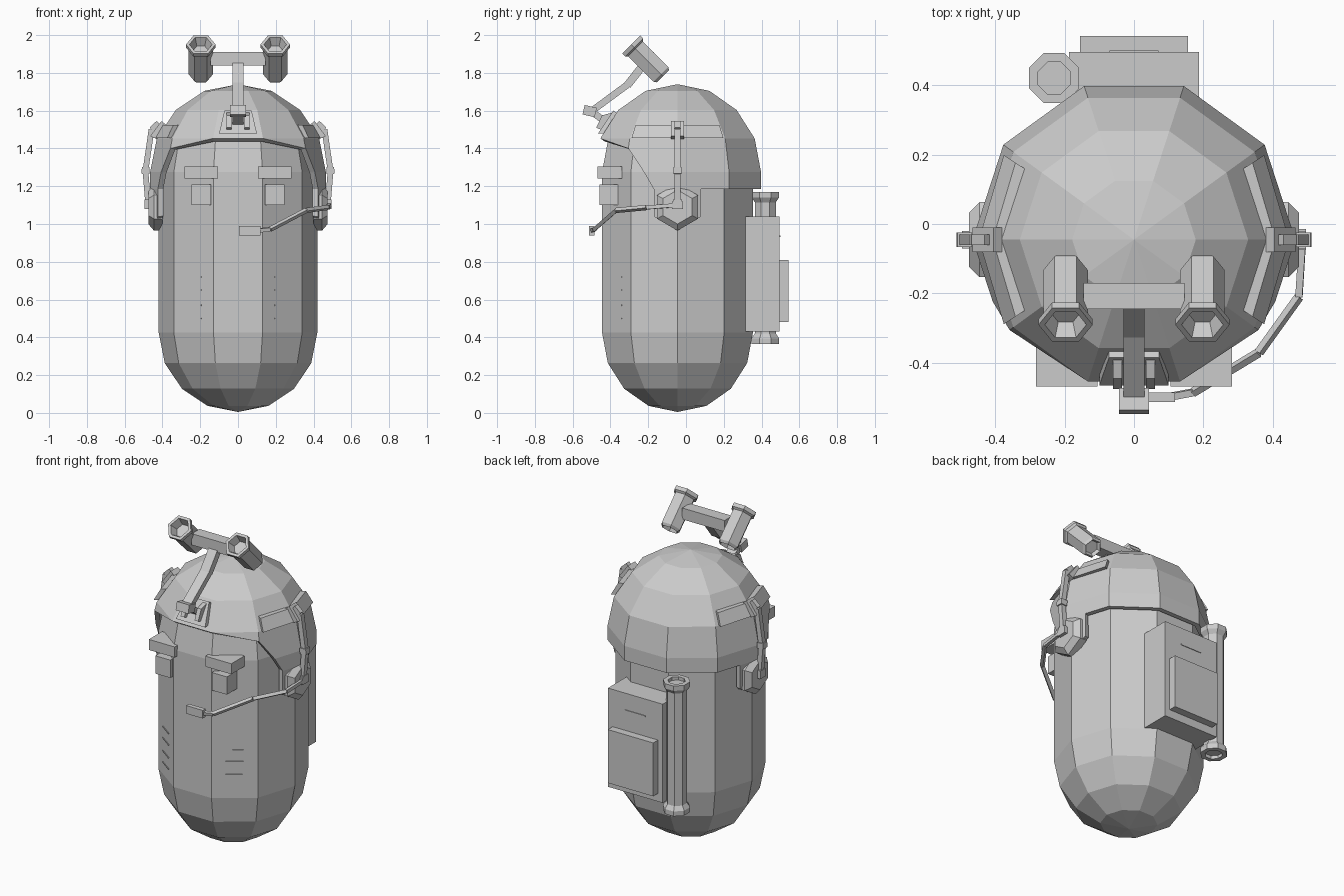
import bpy, bmesh
from math import sin, cos, radians, pi
from itertools import product
from mathutils import Vector

if "Cube" in bpy.data.objects:
    bpy.data.objects.remove(bpy.data.objects["Cube"])

grey = bpy.data.materials.new("light grey")
grey.use_nodes = True
colour = (0.6, 0.6, 0.6, 1)
grey.diffuse_color = colour
grey.node_tree.nodes["Principled BSDF"].inputs["Base Color"].default_value = colour

AXIS_Y = -0.045          # the body's vertical axis
STEP = 36                # ten sided body
SIDES = ((-1, "right"), (1, "left"))


def finish(name, bm):
    bmesh.ops.remove_doubles(bm, verts=bm.verts, dist=0.0005)
    bmesh.ops.recalc_face_normals(bm, faces=bm.faces)
    mesh = bpy.data.meshes.new(name)
    bm.to_mesh(mesh)
    bm.free()
    mesh.materials.append(grey)
    ob = bpy.data.objects.new(name, mesh)
    bpy.context.collection.objects.link(ob)
    return ob


def hull(name, points):
    bm = bmesh.new()
    for p in points:
        bm.verts.new(p)
    bmesh.ops.convex_hull(bm, input=bm.verts)
    bmesh.ops.dissolve_limit(bm, angle_limit=radians(2), verts=bm.verts, edges=bm.edges)
    return finish(name, bm)


def box(name, xs, ys, zs):
    return hull(name, list(product(xs, ys, zs)))


def loft(name, profile, sides, origin=(0, 0, 0), axis=(0, 0, 1), phase=0, stretch=1):
    """Rings of (radius, height) along an axis."""
    turn = Vector((0, 0, 1)).rotation_difference(Vector(axis))
    bm = bmesh.new()
    rings = []
    for r, h in profile:
        angles = [radians(phase) + 2 * pi * i / sides for i in range(sides)]
        rings.append([bm.verts.new(Vector(origin) + turn @ Vector(
            (r * cos(a), r * sin(a) * stretch, h))) for a in angles])
    for a, b in zip(rings, rings[1:]):
        for i in range(sides):
            j = (i + 1) % sides
            bm.faces.new((a[i], a[j], b[j], b[i]))
    for end, ring in ((0, rings[0]), (-1, rings[-1])):
        if profile[end][0] > 0:
            bm.faces.new(ring)
    return finish(name, bm)


def bar(name, p, q, width, stretch=1):
    d = Vector(q) - Vector(p)
    r = width * 0.7071
    return loft(name, [(r, 0), (r, d.length)], 4, p, d, 45, stretch)


def polar(azimuth, r, z):
    a = radians(azimuth)
    return Vector((r * cos(a), AXIS_Y + r * sin(a), z))


# Capsule body
R = 0.42
elevations = (90, 67.5, 45, 22.5, 0)
profile = [(R * cos(radians(e)) if e < 90 else 0, 0.425 - R * sin(radians(e))) for e in elevations]
profile += [(r, 1.7 - h) for r, h in reversed(profile)]
loft("body", profile, 10, (0, AXIS_Y, 0))

# Helmet shell: dome, back skirt, slanted cheeks and ear tabs
H, MID, LOW = 0.465, 1.275, 1.185
bm = bmesh.new()


def face(*points):
    bm.faces.new([bm.verts.new(p) for p in points])


def dome(k, e):
    return polar(k * STEP, H * cos(radians(e)), MID + H * sin(radians(e)))


for k in range(10):
    face(dome(k, 90), dome(k, 67.5), dome(k + 1, 67.5))
    for hi, lo in ((67.5, 45), (45, 22.5)):
        face(dome(k, hi), dome(k, lo), dome(k + 1, lo), dome(k + 1, hi))
for k in range(5):
    a, b = polar(k * STEP, H, LOW), polar((k + 1) * STEP, H, LOW)
    face(dome(k, 22.5), dome(k, 0), dome(k + 1, 0), dome(k + 1, 22.5))
    split = [a.lerp(b, 0.46)] if k == 0 else [a.lerp(b, 0.54)] if k == 4 else []
    face(dome(k, 0), a, *split, b, dome(k + 1, 0))
for side, front, inner, back in ((0, -1, -2, 1), (5, 6, 7, 4)):
    cheek = polar(front * STEP, 0.443, 1.4)
    brow = dome(inner, 22.5)
    middle = dome(side, 0).lerp(dome(front, 0), 0.65)
    low = polar(side * STEP, H, LOW)
    corner = low.lerp(polar(front * STEP, H, LOW), 0.46)
    face(dome(front, 22.5), dome(side, 22.5), dome(side, 0), middle, cheek)
    face(middle, dome(side, 0), low, corner)
    face(brow, dome(front, 22.5), cheek)
    tip = polar(side * STEP, 0.445, 0.965)
    for end in (front, back):
        top = low.lerp(polar(end * STEP, H, LOW), 0.46)
        face(low, top, top - Vector((0, 0, 0.145)), tip)
helmet = finish("helmet", bm)
shell = helmet.modifiers.new("thickness", "SOLIDIFY")
shell.thickness = 0.03
shell.offset = -1

for s, label in SIDES:
    # Headset band along the flank, in two flat lengths
    for end, part in ((-33, "front"), (33, "back")):
        pts = [polar(a, r, z) for a in (0, end)
               for r, z in ((0.41, 1.455), (0.447, 1.455), (0.37, 1.525), (0.407, 1.525))]
        hull(f"{label}_band_{part}", [(s * p.x, p.y, p.z) for p in pts])
    # Clip, strut and ear cup
    hull(f"{label}_clip", [(s * x, y, z) for y in (-0.08, -0.01)
                           for x, z in ((0.38, 1.525), (0.405, 1.545), (0.43, 1.45), (0.465, 1.465))])
    path = [(0.42, 1.535), (0.458, 1.5), (0.49, 1.28), (0.475, 1.1)]
    for (x0, z0), (x1, z1) in zip(path, path[1:]):
        bar(f"{label}_strut", (s * x0, AXIS_Y, z0), (s * x1, AXIS_Y, z1), 0.03)
    bar(f"{label}_strut_joint", (s * 0.49, AXIS_Y, 1.265), (s * 0.488, AXIS_Y, 1.3), 0.042)
    loft(f"{label}_ear_cup", [(0.125, 0.4), (0.125, 0.445), (0.09, 0.475)], 6,
         (0, AXIS_Y, 1.09), (s, 0, 0))
    box(f"{label}_ear_knob", (s * 0.45, s * 0.495), (-0.07, -0.02), (1.08, 1.13))

    # Brow block and cheek block
    box(f"{label}_brow_block", (s * 0.105, s * 0.282), (-0.468, -0.34), (1.24, 1.305))
    box(f"{label}_cheek_block", (s * 0.142, s * 0.245), (-0.458, -0.34), (1.1, 1.21))

    # Hexagonal lamp with a flared rim and recessed front
    lamp = [(0.04, 0.02), (0.052, 0), (0.064, 0.015), (0.064, 0.205), (0.078, 0.215),
            (0.078, 0.238), (0.06, 0.238), (0.042, 0.19)]
    loft(f"{label}_lamp", lamp, 6, (s * 0.197, -0.122, 1.782), (0, -1, 1))

    # Raised pocket strips on the front corner facets
    centre = 270 + s * STEP
    radius = R * cos(radians(STEP / 2))
    tangent = Vector((-sin(radians(centre)), cos(radians(centre)), 0))
    for z0, z1 in ((0.5, 0.57), (0.65, 0.72)):
        for z in (z0, z1):
            pts = [polar(centre, r, h) + tangent * t for r in (radius - 0.01, radius + 0.004)
                   for h in (z - 0.003, z + 0.003) for t in (-0.05, 0.05)]
            hull(f"{label}_pocket_strip", pts)

# Lamp crossbar, arm, hinge and mount
box("lamp_crossbar", (-0.145, 0.145), (-0.245, -0.17), (1.84, 1.91))
bar("lamp_arm", (0, -0.51, 1.59), (0, -0.3, 1.745), 0.06, 0.6)
bar("lamp_arm_upper", (0, -0.31, 1.735), (0, -0.2, 1.875), 0.06, 0.7)
bar("lamp_hinge", (0, -0.542, 1.605), (0, -0.478, 1.59), 0.085, 0.6)
bar("lamp_bracket", (0, -0.5, 1.595), (0, -0.41, 1.53), 0.06, 0.6)
hull("lamp_mount", [(s * x, y, z) for s in (-1, 1) for x, y, z in (
    (0.1, -0.465, 1.48), (0.1, -0.42, 1.48), (0.072, -0.385, 1.6), (0.072, -0.35, 1.58))])
for s, label in SIDES:
    hull(f"{label}_mount_lug", [(s * x, y, z) for x in (0.035, 0.06) for y, z in (
        (-0.475, 1.51), (-0.43, 1.49), (-0.445, 1.575), (-0.39, 1.59))])

# Microphone boom
path = [(0.485, -0.05, 1.1), (0.475, -0.21, 1.087), (0.36, -0.37, 1.072),
        (0.17, -0.485, 0.972), (0.1, -0.498, 0.965)]
for p, q in zip(path, path[1:]):
    bar("microphone_boom", p, q, 0.02)
box("microphone", (0.005, 0.118), (-0.513, -0.485), (0.94, 0.99))
box("boom_anchor", (0.475, 0.495), (-0.075, -0.015), (1.08, 1.12))

# Backpack with pocket and slot strip
box("backpack", (-0.187, 0.187), (0.315, 0.495), (0.43, 1.04))
box("backpack_pocket", (-0.155, 0.155), (0.49, 0.542), (0.48, 0.81))
box("backpack_slot", (-0.07, 0.07), (0.49, 0.499), (0.93, 0.938))

# Canister with recessed end caps
half = [(0.05, 0.385), (0.05, 0.365), (0.078, 0.365), (0.078, 0.395), (0.06, 0.42)]
full = half + [(r, 1.535 - h) for r, h in reversed(half)]
loft("canister", full, 8, (-0.23, 0.42, 0), phase=22.5)
